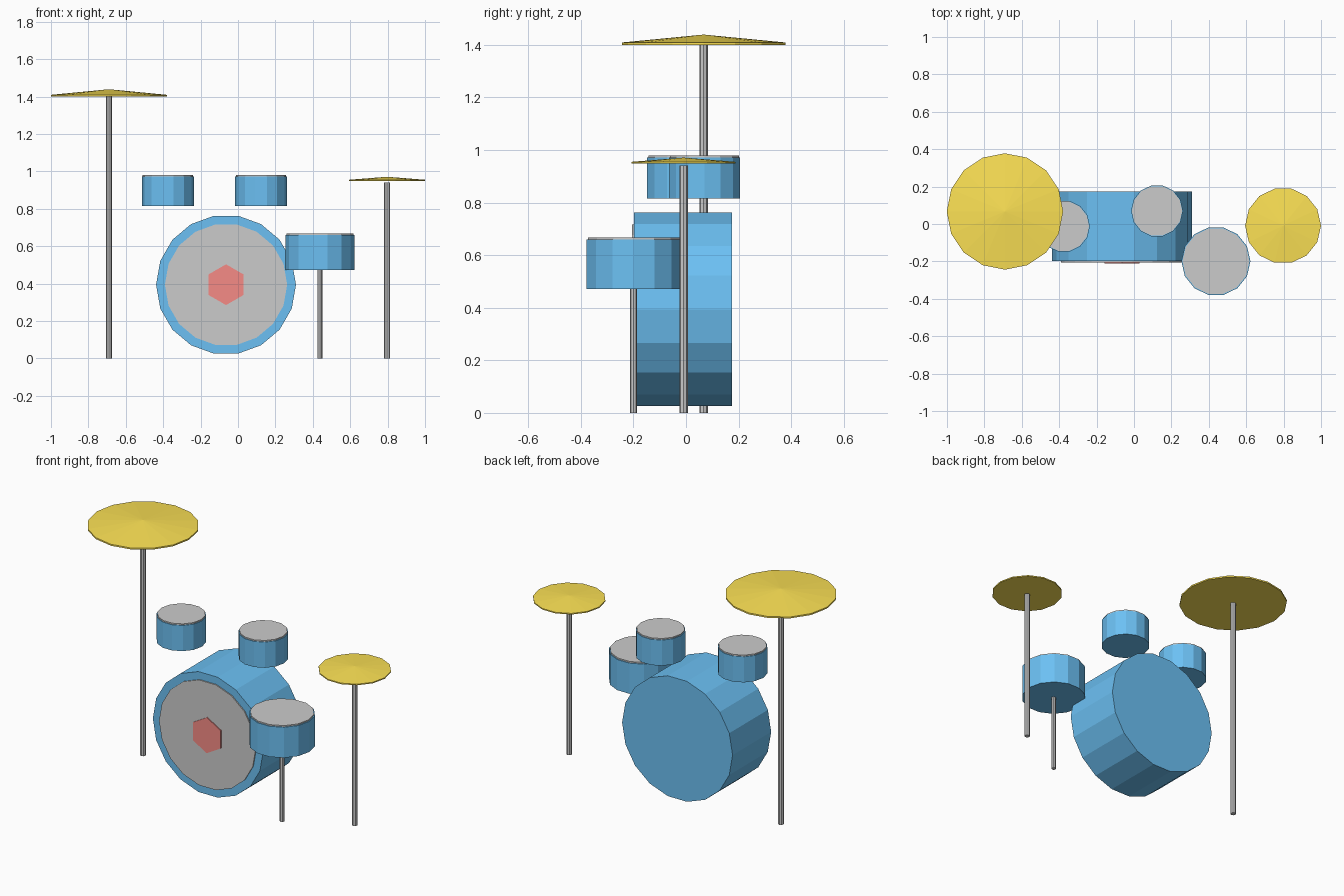
import bpy, bmesh
from math import radians
from mathutils import Matrix

if "Cube" in bpy.data.objects:
    bpy.data.objects.remove(bpy.data.objects["Cube"])


def paint(name, rgb):
    m = bpy.data.materials.new(name)
    m.diffuse_color = (*rgb, 1)
    m.use_nodes = True
    m.node_tree.nodes["Principled BSDF"].inputs["Base Color"].default_value = m.diffuse_color
    return m


BLUE = paint("blue_shell", (0.15, 0.53, 0.90))
GOLD = paint("gold_metal", (0.98, 0.76, 0.09))
RED = paint("red_badge", (0.92, 0.26, 0.24))


def disc(name, x, y, z, r, sides, lo, hi, mat=None, lying=False, spin=90, peak=0):
    """Prism from lo to hi along z (or along y when lying); peak raises the top centre."""
    if lying:
        m = Matrix.Translation((x, (lo + hi) / 2, z)) @ Matrix.Rotation(radians(90), 4, 'X')
    else:
        m = Matrix.Translation((x, y, (lo + hi) / 2))
    m = m @ Matrix.Rotation(radians(spin), 4, 'Z')
    bm = bmesh.new()
    bmesh.ops.create_cone(bm, cap_ends=True, segments=sides, radius1=r, radius2=r, depth=hi - lo)
    if peak:
        bm.normal_update()
        top = [f for f in bm.faces if f.normal.z > 0.9]
        bmesh.ops.poke(bm, faces=top, offset=peak)
    bm.transform(m)
    me = bpy.data.meshes.new(name)
    bm.to_mesh(me)
    bm.free()
    if mat:
        me.materials.append(mat)
    ob = bpy.data.objects.new(name, me)
    bpy.context.collection.objects.link(ob)


def drum(name, x, y, r, lo, hi):
    """Upright drum: shell with a thin head on top."""
    disc(name + "_shell", x, y, 0, r, 14, lo, hi - 0.008, BLUE)
    disc(name + "_head", x, y, 0, r * 0.97, 14, hi - 0.008, hi)


def cymbal(name, x, y, r, sides, z, rim, peak, pole_top):
    """Shallow cone on a straight stand."""
    disc(name, x, y, 0, r, sides, z, z + rim, GOLD, peak=peak)
    disc(name + "_stand", x, y, 0, 0.0165, 8, 0, pole_top)


# Bass drum with front head and hexagonal badge
BX, BZ = -0.064, 0.394
disc("bass_drum_shell", BX, 0, BZ, 0.374, 18, -0.198, 0.175, BLUE, lying=True)
disc("bass_drum_head", BX, 0, BZ, 0.327, 18, -0.205, -0.198, lying=True)
disc("bass_drum_badge", BX, 0, BZ, 0.109, 6, -0.211, -0.205, RED, lying=True, spin=0)

# Rack toms
drum("left_tom", -0.375, -0.012, 0.139, 0.815, 0.98)
drum("right_tom", 0.123, 0.07, 0.139, 0.815, 0.98)

# Floor tom on its leg
drum("floor_tom", 0.438, -0.199, 0.1845, 0.472, 0.667)
disc("floor_tom_leg", 0.438, -0.199, 0, 0.0135, 8, 0, 0.473)

# Cymbals
cymbal("crash_cymbal", -0.69, 0.067, 0.311, 16, 1.40, 0.009, 0.030, 1.40)
cymbal("hi_hat_cymbal", 0.797, -0.009, 0.203, 14, 0.948, 0.007, 0.016, 0.941)
